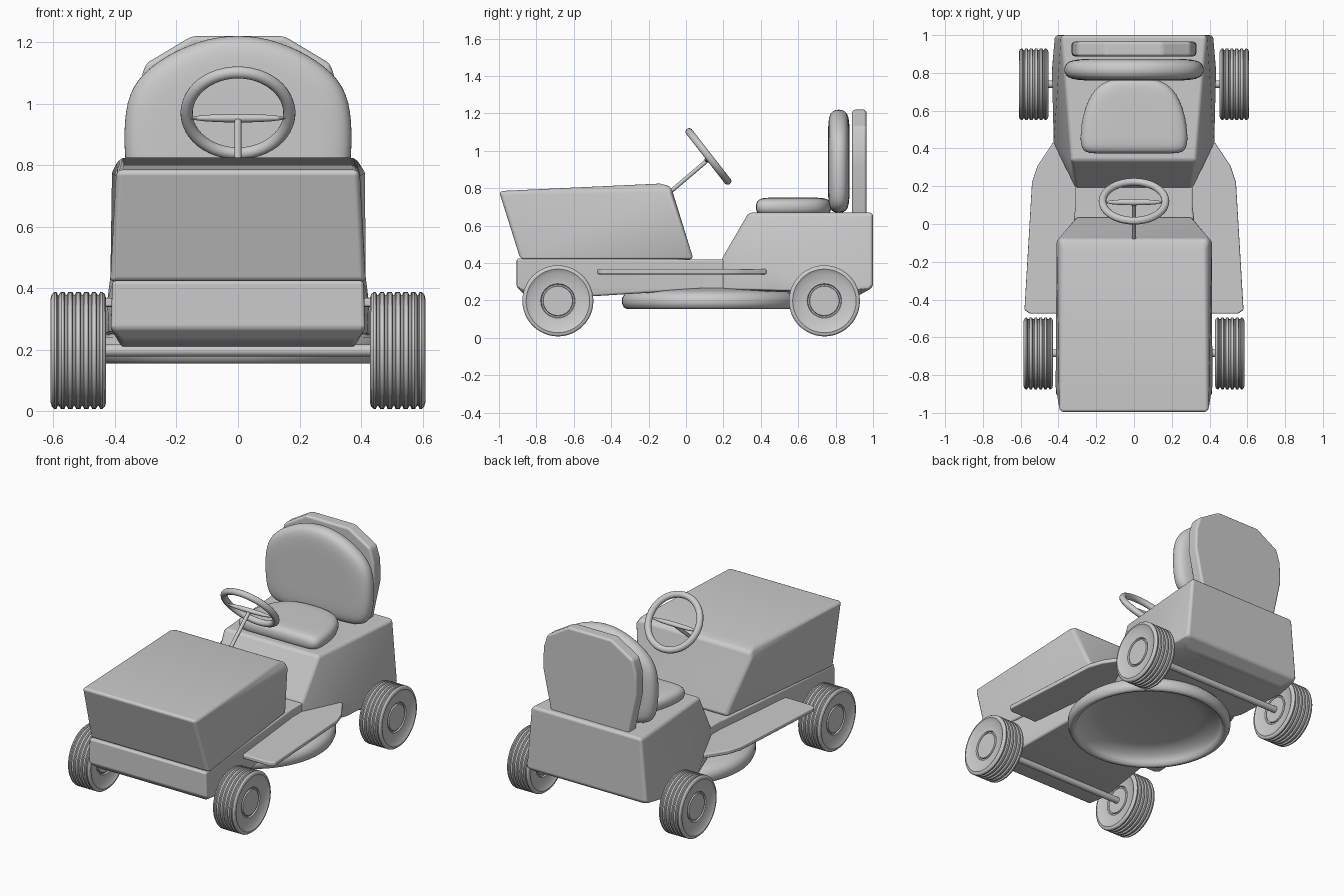
import bpy, bmesh, math
from mathutils import Matrix, Vector

if "Cube" in bpy.data.objects:
    bpy.data.objects.remove(bpy.data.objects["Cube"])

grey = bpy.data.materials.new("plain grey")
grey.diffuse_color = (0.6, 0.6, 0.6, 1)
grey.use_nodes = True
grey.node_tree.nodes["Principled BSDF"].inputs["Base Color"].default_value = grey.diffuse_color


def finish(name, bm, bevel=0, subsurf=0, angle=35):
    """Turn a bmesh into a named, smooth shaded object."""
    bmesh.ops.recalc_face_normals(bm, faces=bm.faces[:])
    me = bpy.data.meshes.new(name)
    bm.to_mesh(me)
    bm.free()
    me.materials.append(grey)
    ob = bpy.data.objects.new(name, me)
    bpy.context.collection.objects.link(ob)
    me.shade_smooth()
    if bevel:
        m = ob.modifiers.new("bevel", 'BEVEL')
        m.width, m.segments, m.harden_normals = bevel, 3, True
        m.limit_method, m.angle_limit = 'ANGLE', math.radians(25)
    elif subsurf:
        m = ob.modifiers.new("subsurf", 'SUBSURF')
        m.levels = m.render_levels = subsurf
    else:
        me.set_sharp_from_angle(angle=math.radians(angle))
    return ob


def hull(name, pts, bevel, both=True):
    """Convex panel body; points are mirrored across x when both is set."""
    bm = bmesh.new()
    for x, y, z in pts:
        for s in ((1, -1) if both else (1,)):
            bm.verts.new((s * x, y, z))
    res = bmesh.ops.convex_hull(bm, input=bm.verts[:])
    junk = [v for v in bm.verts if not v.link_faces]
    bmesh.ops.delete(bm, geom=junk, context='VERTS')
    bmesh.ops.dissolve_limit(bm, angle_limit=math.radians(2),
                             verts=bm.verts[:], edges=bm.edges[:])
    return finish(name, bm, bevel)


def lathe(name, profile, matrix, n=48, angle=35):
    """Revolve (radius, height) points around local z."""
    bm = bmesh.new()
    rings = []
    for r, h in profile:
        k = 1 if r == 0 else n
        rings.append([bm.verts.new((r * math.cos(i * math.tau / n), r * math.sin(i * math.tau / n), h))
                      for i in range(k)])
    for a, b in zip(rings, rings[1:]):
        for i in range(n):
            j = (i + 1) % n
            f = [a[i % len(a)], a[j % len(a)], b[j % len(b)], b[i % len(b)]]
            bm.faces.new(list(dict.fromkeys(f)))
    bm.transform(matrix)
    return finish(name, bm, angle=angle)


def rod(name, a, b, r):
    a, b = Vector(a), Vector(b)
    m = Matrix.Translation(a) @ (b - a).to_track_quat('Z', 'Y').to_matrix().to_4x4()
    d = (b - a).length
    return lathe(name, [(0, 0), (r, 0), (r, d), (0, d)], m, 20)


def cushion(name, half, centre, thick, matrix):
    """Padded shape from half an outline (x >= 0), bulging along local z."""
    outline = half + [(-x, y) for x, y in reversed(half) if x > 0]
    bm = bmesh.new()
    rows = []
    for t, s in ((-1, .45), (-1, .82), (-.7, .98), (0, 1.02), (.7, .98), (1, .82), (1, .45)):
        rows.append([bm.verts.new((x * s, centre + (y - centre) * s, t * thick / 2)) for x, y in outline])
    n = len(outline)
    for a, b in zip(rows, rows[1:]):
        for i in range(n):
            bm.faces.new((a[i], a[(i + 1) % n], b[(i + 1) % n], b[i]))
    bm.faces.new(rows[0])
    bm.faces.new(rows[-1])
    bm.transform(matrix)
    return finish(name, bm, subsurf=2)


# Hood, front chassis, footwell and rear body
hull("hood", [(.395, -1, .785), (.385, -.14, .825), (.41, -.08, .775), (.385, -.08, .81),
              (.415, -.885, .42), (.31, .04, .42)], .02)
hull("front_chassis", [(.41, -.905, .425), (.415, -.905, .27), (.38, -.70, .21),
                       (.31, .10, .42), (.31, .10, .26), (.38, -.86, .23)], .012)
hull("footwell", [(.31, 0, .42), (.31, 0, .26), (.31, .30, .42), (.31, .30, .26)], .008)
hull("rear_body", [(.31, .19, .42), (.31, .19, .26), (.33, .335, .67), (.385, 1, .67),
                   (.425, .43, .36), (.42, .48, .255), (.435, .84, .25), (.36, .92, .225),
                   (.42, 1, .27)], .018)

# Foot rests on both sides
for s, side in ((1, "right"), (-1, "left")):
    plan = [(.28, -.475), (.55, -.475), (.58, -.455), (.54, .22), (.51, .31), (.43, .43), (.28, .43)]
    hull(side + "_foot_rest", [(s * x, y, z) for x, y in plan for z in (.34, .368)], .008, both=False)

# Mowing deck, open underneath
lathe("mower_deck", [(0, .27), (.30, .268), (.42, .252), (.462, .24), (.482, .215), (.482, .185),
                     (.472, .162), (.455, .155), (.438, .162), (.43, .18), (.41, .215), (.30, .235), (0, .24)],
      Matrix.Translation((0, .14, 0)), 64, 60)

# Wheels with grooved treads, and axles
side_wall = [(0, .062), (.078, .062), (.081, .054), (.088, .054), (.092, .062), (.15, .066), (.17, .078), (.183, .074)]
tread = []
for g in (.052, .026, 0, -.026, -.052):
    tread += [(.19, g + .007), (.181, g + .003), (.181, g - .003), (.19, g - .007)]
wheel = side_wall + [(.19, .066)] + tread + [(.19, -.066)] + [(r, -h) for r, h in reversed(side_wall)]
for end, y, x in (("front", -.685, .507), ("rear", .74, .531)):
    for s, side in ((1, "right"), (-1, "left")):
        lathe(f"{end}_{side}_wheel", wheel,
              Matrix.Translation((s * x, y, .198)) @ Matrix.Rotation(math.pi / 2, 4, 'Y'), 48, 30)
    rod(end + "_axle", (-x, y, .198), (x, y, .198), .02)

# Seat cushion, back pad and back shell
cushion("seat_cushion", [(0, .375), (.17, .375), (.265, .375), (.285, .43), (.275, .56), (.23, .69), (.15, .765), (0, .78)],
        .57, .10, Matrix.Translation((0, 0, .70)))
cushion("seat_back_pad", [(0, .67), (.2, .67), (.33, .68), (.365, .78), (.37, .95), (.345, 1.06), (.26, 1.14), (.13, 1.205), (0, 1.225)],
        .94, .115, Matrix.Translation((0, .817, 0)) @ Matrix.Rotation(math.pi / 2, 4, 'X'))
shell = [(.27, .64), (.30, .78), (.33, .92), (.325, 1.05), (.30, 1.13), (.15, 1.22)]
hull("seat_back_shell", [(x, y, z) for x, z in shell for y in (.888, .965)], .015)

# Steering wheel, spoke and column
tilt = Matrix.Translation((0, .12, .97)) @ Matrix.Rotation(math.radians(-52), 4, 'X')
ring = [(.167 + .02 * math.cos(i * math.tau / 14), .02 * math.sin(i * math.tau / 14)) for i in range(15)]
lathe("steering_wheel", ring, tilt, 48, 60)
bm = bmesh.new()
bmesh.ops.create_uvsphere(bm, u_segments=20, v_segments=12, radius=1)
bm.transform(Matrix.Translation((0, .115, .953)) @ Matrix.Diagonal((.155, .016, .014, 1)))
finish("steering_spoke", bm)
rod("steering_column", (0, -.085, .78), (0, .115, .95), .011)
